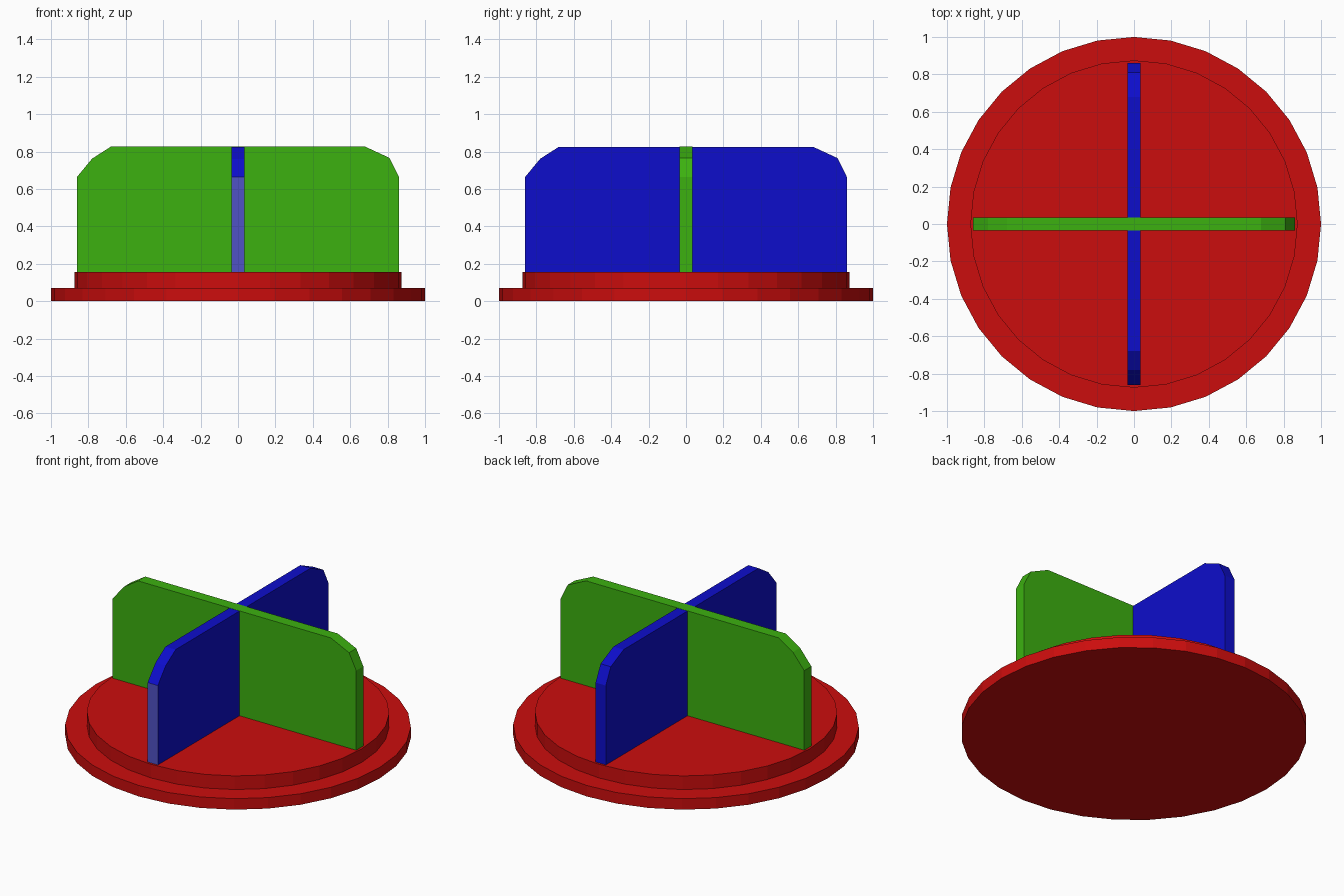
import bpy, bmesh, math

if "Cube" in bpy.data.objects:
    bpy.data.objects.remove(bpy.data.objects["Cube"])


def material(name, rgb):
    m = bpy.data.materials.new(name)
    m.diffuse_color = (*rgb, 1)
    m.use_nodes = True
    m.node_tree.nodes["Principled BSDF"].inputs["Base Color"].default_value = m.diffuse_color
    return m


RED = material("red", (0.60, 0.004, 0.004))
GREEN = material("green", (0.045, 0.44, 0.005))
BLUE = material("blue", (0.004, 0.004, 0.60))
PALE = material("pale blue", (0.08, 0.085, 0.56))


def prism(name, outline, place, depth, mats):
    """Extrude a closed 2D outline; place(u, v) gives its 3D position."""
    bm = bmesh.new()
    face = bm.faces.new([bm.verts.new(place(u, v)) for u, v in outline])
    ext = bmesh.ops.extrude_face_region(bm, geom=[face], use_keep_orig=True)
    verts = [g for g in ext["geom"] if isinstance(g, bmesh.types.BMVert)]
    bmesh.ops.translate(bm, verts=verts, vec=depth)
    bmesh.ops.recalc_face_normals(bm, faces=bm.faces)
    me = bpy.data.meshes.new(name)
    bm.to_mesh(me)
    bm.free()
    for m in mats:
        me.materials.append(m)
    ob = bpy.data.objects.new(name, me)
    bpy.context.collection.objects.link(ob)
    return ob


def circle(r, n=32):
    return [(r * math.cos(2 * math.pi * i / n), r * math.sin(2 * math.pi * i / n))
            for i in range(n)]


# Stepped round base
prism("base_disc", circle(1.0), lambda u, v: (u, v, 0), (0, 0, 0.07), [RED])
prism("upper_disc", circle(0.875), lambda u, v: (u, v, 0.07), (0, 0, 0.087), [RED])

# Crossed upright panels with clipped, slightly uneven corners
T = 0.036
panel = [(-0.86, 0.15), (0.86, 0.15), (0.86, 0.665), (0.81, 0.766),
         (0.68, 0.826), (-0.68, 0.826), (-0.78, 0.762), (-0.86, 0.665)]
prism("cross_panel", panel, lambda u, v: (u, -T, v), (0, 2 * T, 0), [GREEN])
long_panel = prism("long_panel", panel, lambda u, v: (-T, u, v - 0.001),
                   (2 * T, 0, 0), [BLUE, PALE])

# Pale front end of the long panel
for p in long_panel.data.polygons:
    if p.normal.y < -0.99:
        p.material_index = 1
